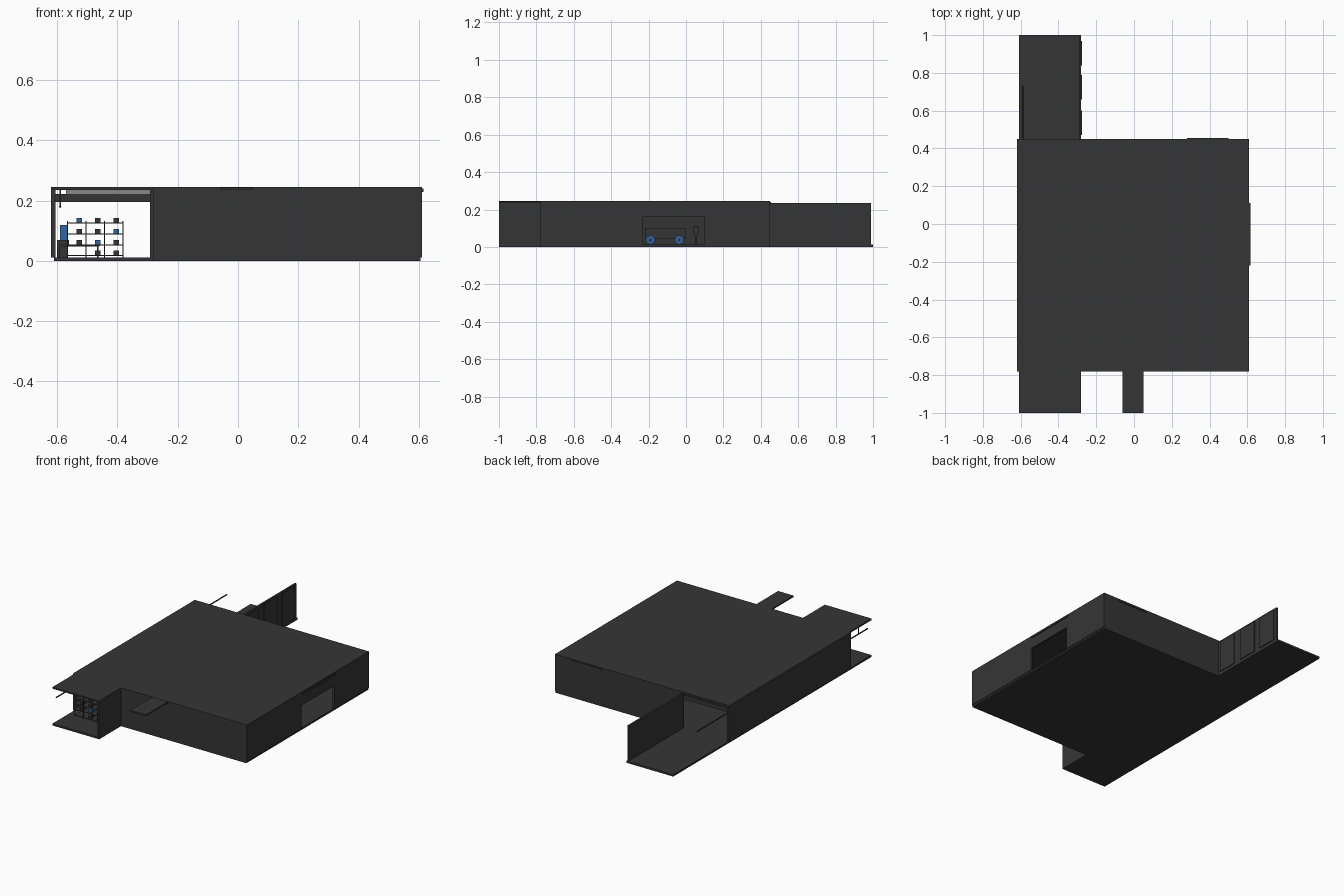
import bpy, bmesh, math
from mathutils import Matrix

cube = bpy.data.objects.get("Cube")
if cube:
    bpy.data.objects.remove(cube, do_unlink=True)


def material(name, rgb):
    m = bpy.data.materials.new(name)
    m.use_nodes = True
    m.diffuse_color = (*rgb, 1)
    m.node_tree.nodes["Principled BSDF"].inputs["Base Color"].default_value = (*rgb, 1)
    return m


DARK = material("charcoal", (0.036, 0.036, 0.036))
BLUE = material("blue", (0.03, 0.13, 0.36))
GREY = material("light grey", (0.25, 0.25, 0.25))


def finish(name, bm, mat):
    mesh = bpy.data.meshes.new(name)
    bm.to_mesh(mesh)
    bm.free()
    mesh.materials.append(mat)
    obj = bpy.data.objects.new(name, mesh)
    bpy.context.collection.objects.link(obj)
    return obj


def boxes(name, spans, mat=DARK):
    """One object from boxes given as (x0, x1, y0, y1, z0, z1)."""
    bm = bmesh.new()
    for x0, x1, y0, y1, z0, z1 in spans:
        place = Matrix.Translation(((x0 + x1) / 2, (y0 + y1) / 2, (z0 + z1) / 2))
        size = Matrix.Diagonal((x1 - x0, y1 - y0, z1 - z0, 1))
        bmesh.ops.create_cube(bm, size=1, matrix=place @ size)
    return finish(name, bm, mat)


def cylinder(name, centre, radius, length, axis, mat=DARK, sides=16):
    bm = bmesh.new()
    turn = {"X": Matrix.Rotation(math.pi / 2, 4, "Y"),
            "Y": Matrix.Rotation(math.pi / 2, 4, "X"),
            "Z": Matrix.Identity(4)}[axis]
    bmesh.ops.create_cone(bm, cap_ends=True, segments=sides, radius1=radius,
                          radius2=radius, depth=length,
                          matrix=Matrix.Translation(centre) @ turn)
    return finish(name, bm, mat)


# Main levels and limits of the hall
W, E, S, N = -0.61, 0.61, -0.78, 0.45
PASS = -0.28            # inner side of both passages
FLOOR, CEIL, TOP = 0.012, 0.235, 0.245
T = 0.012               # wall thickness

# Floor with passages running out at front and back
boxes("floor", [(W, E - 0.005, S, N, 0, FLOOR),
                (W, PASS, -1, S, 0, FLOOR),
                (W, PASS, N, 1, 0, FLOOR)])

# Roof, front passage roof and front canopy
boxes("roof", [(W - 0.01, E, S, N, CEIL, TOP), (W, PASS, -1, S, CEIL, TOP)])
boxes("front_canopy", [(-0.06, 0.05, -1, S, CEIL, TOP - 0.001)])

# Outer walls; the right one leaves a wide doorway
boxes("left_side_wall", [(W - 0.01, W + 0.004, S, N, FLOOR, CEIL)])
boxes("front_wall", [(PASS - T, E, S, S + T, FLOOR, CEIL)])
boxes("back_wall", [(PASS - T, E, N - T, N, FLOOR, CEIL)])
D0, D1, DTOP = -0.23, 0.10, 0.16
boxes("door_side_wall", [(E - T, E, S, D0, FLOOR, CEIL),
                         (E - T, E, D1, N, FLOOR, CEIL),
                         (E - T, E, D0, D1, DTOP, CEIL)])

# Passage walls
boxes("front_passage_wall", [(PASS - T, PASS, -1, S, FLOOR, CEIL)])
boxes("back_passage_wall", [(PASS - T, PASS, N, 0.99, FLOOR, CEIL)])
boxes("passage_wall_panels", [(PASS, PASS + 0.005, y, y + 0.13, 0.02, 0.225)
                              for y in (0.47, 0.66, 0.84)])

# Thin strips above the doorway and on the back wall
boxes("door_header", [(E, E + 0.006, -0.22, 0.11, 0.228, 0.24)])
boxes("back_header", [(0.28, 0.5, N, N + 0.005, 0.228, 0.24)])

# Lintel and light band above the open passage
boxes("passage_lintel", [(W, PASS, N - 0.03, N - 0.01, 0.195, 0.222)])
boxes("ceiling_band", [(-0.57, PASS - T, N - 0.03, N - 0.02, 0.222, CEIL)], GREY)

# Pipe along the left wall, with hangers
cylinder("wall_pipe", (-0.59, -0.13, 0.18), 0.004, 1.72, "Y", sides=8)
boxes("pipe_hangers", [(-0.593, -0.587, y, y + 0.006, 0.18, CEIL)
                       for y in (-0.9, -0.5, -0.1, 0.3)])

# Storage rack with three bays and four levels
SX, BAY, LEVEL = -0.565, 0.061, 0.036
RY0, RY1 = -0.84, -0.77
posts = [(SX + i * BAY - 0.0015, SX + i * BAY + 0.0015, y, y + 0.003, FLOOR, 0.132)
         for i in range(4) for y in (RY0, RY1 - 0.003)]
decks = [(SX, SX + 3 * BAY, RY0, RY1, z, z + 0.003)
         for z in (0.016 + k * LEVEL for k in range(4))]
boxes("storage_rack", posts + decks)


def crates(pick):
    out = []
    for k in range(4):
        for i in range(3):
            if (i, k) == (0, 0) or ((i + 2 * k) % 3 == 0) != pick:
                continue
            x, z = SX + i * BAY + 0.03, 0.019 + k * LEVEL
            out.append((x, x + 0.018, RY0 + 0.01, RY1 - 0.02, z, z + 0.015))
    return out


boxes("dark_crates", crates(False))
boxes("blue_crates", crates(True), BLUE)

# Work table and blue locker by the left wall
boxes("work_table", [(-0.6, -0.46, -0.7, -0.62, 0.048, 0.055)]
      + [(x, x + 0.005, y, y + 0.005, FLOOR, 0.048)
         for x in (-0.598, -0.467) for y in (-0.698, -0.627)])
boxes("table_machine", [(-0.6, -0.56, -0.69, -0.64, 0.055, 0.07)])
boxes("blue_locker", [(-0.59, -0.565, -0.6, -0.54, 0.07, 0.12)], BLUE)
boxes("locker_stand", [(-0.6, -0.565, -0.6, -0.54, FLOOR, 0.07)])

# Cart with blue wheels, standing inside the doorway
boxes("cart_body", [(0.2, 0.3, -0.22, 0.0, 0.045, 0.1)])
for side, x in (("left", 0.304), ("right", 0.196)):
    for end, y in (("front", -0.19), ("back", -0.037)):
        cylinder(f"cart_wheel_{end}_{side}", (x, y, 0.037), 0.024, 0.012, "X", BLUE)
        cylinder(f"cart_hub_{end}_{side}", (x, y, 0.037), 0.008, 0.018, "X", sides=12)

# Control box inside the hall
boxes("control_box", [(0.24, 0.26, 0.04, 0.07, 0.07, 0.11)])
boxes("control_post", [(0.245, 0.255, 0.05, 0.06, FLOOR, 0.07)])
